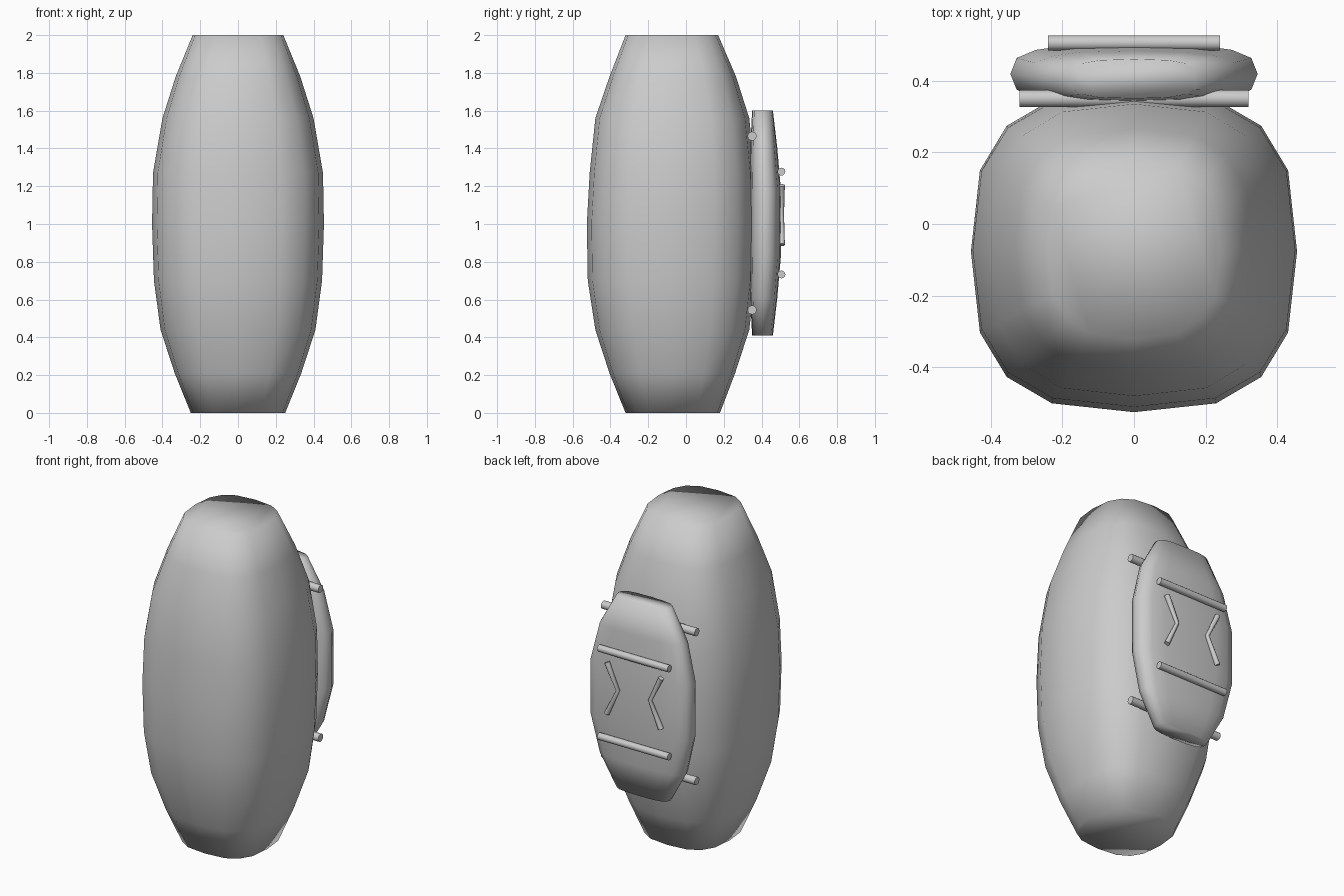
import bpy, bmesh, math

if "Cube" in bpy.data.objects:
    bpy.data.objects.remove(bpy.data.objects["Cube"])


def add_object(name, bm):
    bmesh.ops.recalc_face_normals(bm, faces=bm.faces)
    me = bpy.data.meshes.new(name)
    bm.to_mesh(me)
    bm.free()
    ob = bpy.data.objects.new(name, me)
    bpy.context.collection.objects.link(ob)
    for p in me.polygons:
        p.use_smooth = True
    return ob


def loft(name, rings, sides, power):
    """Stack rounded-square rings given as (z, half width, y min, y max)."""
    bm = bmesh.new()
    loops = []
    for z, w, y0, y1 in rings:
        loop = []
        for i in range(sides):
            a = 2 * math.pi * i / sides
            c, s = math.cos(a), math.sin(a)
            x = math.copysign(abs(c) ** (2 / power), c) * w
            y = math.copysign(abs(s) ** (2 / power), s) * (y1 - y0) / 2
            loop.append(bm.verts.new((x, y + (y0 + y1) / 2, z)))
        loops.append(loop)
    for lo, hi in zip(loops, loops[1:]):
        for i in range(sides):
            j = (i + 1) % sides
            bm.faces.new((lo[i], lo[j], hi[j], hi[i]))
    bm.faces.new(loops[0][::-1])
    bm.faces.new(loops[-1])
    return add_object(name, bm)


def rod(name, half, y, z, r):
    """Straight rod running along x."""
    bpy.ops.mesh.primitive_cylinder_add(vertices=12, radius=r, depth=2 * half,
                                        location=(0, y, z),
                                        rotation=(0, math.pi / 2, 0))
    bpy.context.object.name = name
    bpy.ops.object.shade_smooth_by_angle(angle=math.radians(40))


# Barrel-shaped body
loft("body", [
    (0.00, 0.25, -0.32, 0.18),
    (0.21, 0.335, -0.405, 0.26),
    (0.44, 0.41, -0.48, 0.335),
    (0.70, 0.445, -0.52, 0.365),
    (1.00, 0.455, -0.525, 0.372),
    (1.27, 0.45, -0.51, 0.365),
    (1.56, 0.40, -0.48, 0.335),
    (1.78, 0.33, -0.405, 0.265),
    (2.00, 0.24, -0.32, 0.17),
], 16, 2.8)

# Back pack, mirrored above and below its middle
half = [(0.595, 0.18, 0.35, 0.46), (0.40, 0.29, 0.34, 0.483), (0.17, 0.345, 0.335, 0.503)]
mid = 1.005
loft("back_pack",
     [(mid - d, w, a, b) for d, w, a, b in half] +
     [(mid + d, w, a, b) for d, w, a, b in reversed(half)], 16, 3.0)

# Rods joining pack to body, and rods across the pack
for label, side in (("upper", 1), ("lower", -1)):
    rod(label + "_mount_rod", 0.32, 0.35, mid + side * 0.46, 0.024)
    rod(label + "_pack_rod", 0.24, 0.505, mid + side * 0.272, 0.021)

# Bent bars on the pack, pointing towards each other
for label, side in (("left", -1), ("right", 1)):
    cu = bpy.data.curves.new(label + "_bent_bar", 'CURVE')
    cu.dimensions = '3D'
    cu.bevel_depth = 0.015
    cu.bevel_resolution = 2
    cu.use_fill_caps = True
    sp = cu.splines.new('POLY')
    sp.points.add(2)
    for p, (x, z, r) in zip(sp.points, [(0.185, 1.205, 1.1), (0.11, 1.05, 0.8), (0.185, 0.89, 1.1)]):
        p.co = (side * x, 0.507, z, 1)
        p.radius = r
    ob = bpy.data.objects.new(label + "_bent_bar", cu)
    bpy.context.collection.objects.link(ob)
